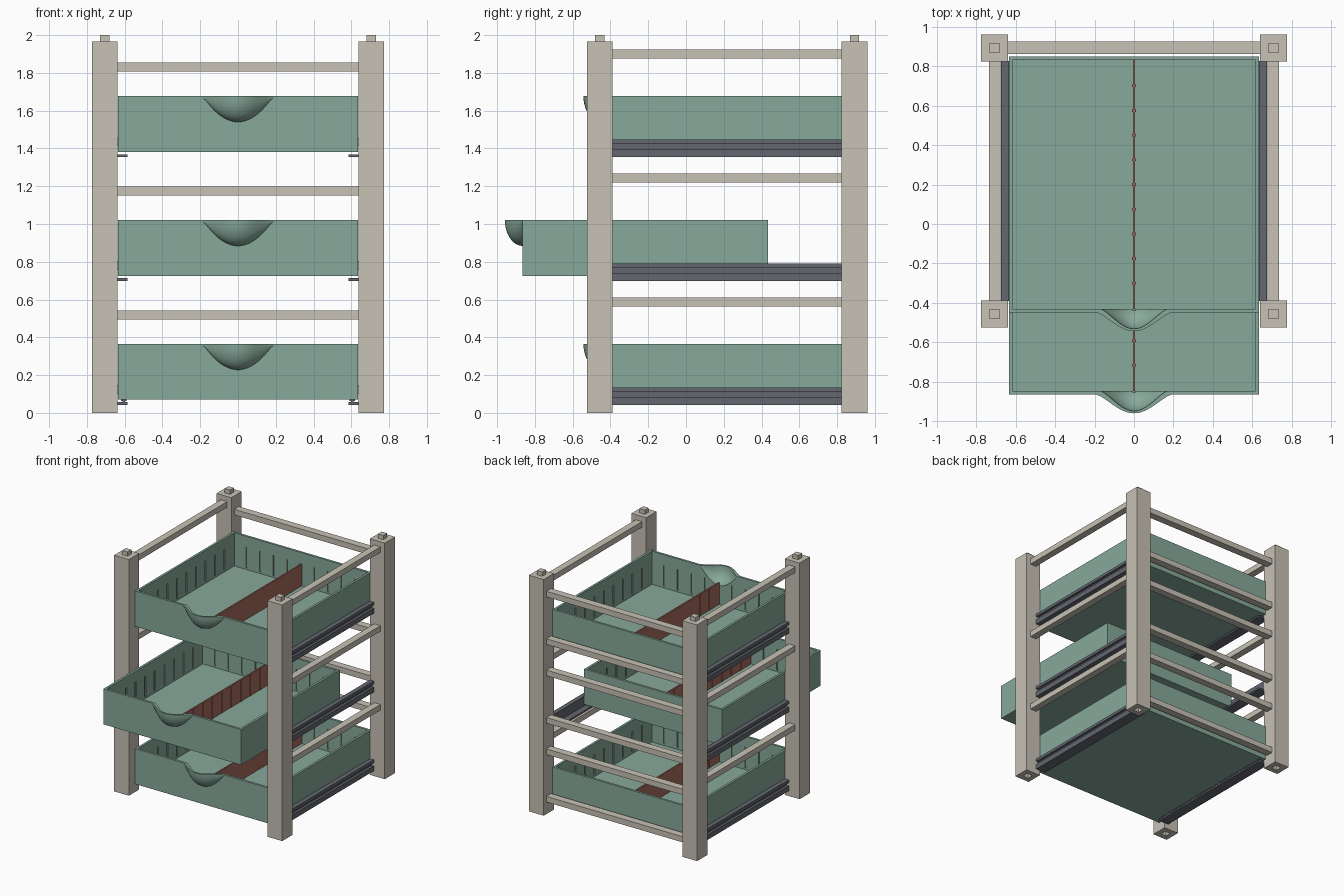
import bpy, bmesh, math

if "Cube" in bpy.data.objects:
    bpy.data.objects.remove(bpy.data.objects["Cube"])


def material(name, rgb):
    m = bpy.data.materials.new(name)
    m.diffuse_color = (*rgb, 1)
    m.use_nodes = True
    m.node_tree.nodes["Principled BSDF"].inputs["Base Color"].default_value = m.diffuse_color
    return m


FRAME = material("frame_beige", (0.575, 0.54, 0.465))
GREEN = material("drawer_green", (0.245, 0.395, 0.325))
GREY = material("rail_grey", (0.127, 0.136, 0.162))
BROWN = material("divider_brown", (0.376, 0.147, 0.109))


def add_box(bm, x0, x1, y0, y1, z0, z1):
    v = [bm.verts.new((x, y, z)) for x in (x0, x1) for y in (y0, y1) for z in (z0, z1)]
    for f in ((0, 1, 3, 2), (4, 6, 7, 5), (0, 4, 5, 1), (2, 3, 7, 6), (0, 2, 6, 4), (1, 5, 7, 3)):
        bm.faces.new([v[i] for i in f])


def finish(bm, name, mat):
    bmesh.ops.recalc_face_normals(bm, faces=bm.faces)
    me = bpy.data.meshes.new(name)
    bm.to_mesh(me)
    bm.free()
    me.materials.append(mat)
    ob = bpy.data.objects.new(name, me)
    bpy.context.collection.objects.link(ob)
    return ob


def boxes(name, mat, *dims):
    bm = bmesh.new()
    for d in dims:
        add_box(bm, *d)
    return finish(bm, name, mat)


def boolean(ob, tool, op):
    """Apply a boolean and discard the tool."""
    m = ob.modifiers.new(op, 'BOOLEAN')
    m.operation, m.object, m.solver = op, tool, 'EXACT'
    bpy.ops.object.select_all(action='DESELECT')
    bpy.context.view_layer.objects.active = ob
    ob.select_set(True)
    bpy.ops.object.modifier_apply(modifier=m.name)
    bpy.data.objects.remove(tool)


def bowl(name, a, y0, depth, top, height, yback, lift):
    """Quarter bowl solid bulging towards -y below the height top."""
    bm = bmesh.new()
    n, k = 28, 10
    loops = []
    for i in range(n + 1):
        u = -1 + 2 * i / n
        d = depth * max(0.03, math.cos(u * math.pi / 2)) ** 1.3
        h = height * max(0.08, 1 - u * u)
        pts = [(y0 - d, top + lift)] if lift else []
        for j in range(k + 1):
            t = j / k * math.pi / 2
            pts.append((y0 - d * math.cos(t), top - h * math.sin(t)))
        pts += [(yback, top - h), (yback, top + lift)]
        loops.append([bm.verts.new((a * u, y, z)) for y, z in pts])
    for p, q in zip(loops, loops[1:]):
        for j in range(len(p)):
            m = (j + 1) % len(p)
            bm.faces.new((p[j], p[m], q[m], q[j]))
    bm.faces.new(loops[0])
    bm.faces.new(loops[-1])
    return finish(bm, name, GREEN)


# Corner posts with a peg on top and a matching socket underneath
PX, PF, PB = 0.706, -0.456, 0.892
for sx, side in ((-1, "left"), (1, "right")):
    for py, end in ((PF, "front"), (PB, "back")):
        x, r, p = sx * PX, 0.068, 0.025
        post = boxes(f"{end}_{side}_post", FRAME, (x - r, x + r, py - r, py + r, 0, 1.965))
        boolean(post, boxes("socket", FRAME, (x - p, x + p, py - p, py + p, -0.05, 0.045)), 'DIFFERENCE')
        boolean(post, boxes("peg", FRAME, (x - p, x + p, py - p, py + p, 1.95, 2.0)), 'UNION')

# Cross bars: one per side and two at the back on every level
LEVELS = (0.07, 0.726, 1.382)
Y0, Y1 = PF + 0.067, PB - 0.067
for n, z in enumerate(LEVELS, 1):
    for sx, side in ((-1, "left"), (1, "right")):
        xs = sorted((sx * 0.676, sx * 0.734))
        boxes(f"{side}_bar_{n}", FRAME, (*xs, Y0, Y1, z + 0.494, z + 0.541))
    for k, dz in (("lower", 0.03), ("upper", 0.425)):
        boxes(f"back_{k}_bar_{n}", FRAME, (-0.639, 0.639, 0.862, 0.924, z + dz, z + dz + 0.047))

# Slide rails: outward channel with an inward supporting ledge
for n, z in enumerate(LEVELS, 1):
    b = z - 0.027
    for sx, side in ((-1, "left"), (1, "right")):
        parts = [(0.637, 0.655, b, b + 0.092), (0.655, 0.675, b + 0.068, b + 0.092),
                 (0.655, 0.675, b + 0.014, b + 0.042), (0.585, 0.675, b, b + 0.014)]
        if n == 1:
            parts.append((0.598, 0.612, b + 0.014, z))
            parts.append((0.59, 0.62, z - 0.006, z))
        boxes(f"{side}_rail_{n}", GREY,
              *[(*sorted((sx * p[0], sx * p[1])), Y0, Y1, p[2], p[3]) for p in parts])

# Drawer: tray with scooped pull and divider grooves around the inside
W, L, H, T = 0.634, 0.649, 0.295, 0.019
tray = boxes("drawer", GREEN, (-W, W, -L, L, 0, H))
boolean(tray, bowl("pull", 0.187, -L, 0.094, H, 0.137, -L + 0.01, 0), 'UNION')
boolean(tray, boxes("cavity", GREEN, (-W + T, W - T, -L + T, L - T, T, H + 0.1)), 'DIFFERENCE')
boolean(tray, bowl("scoop", 0.168, -L + T, 0.101, H, 0.12, -L + T + 0.03, 0.03), 'DIFFERENCE')
g, e, lo, hi = 0.007, 0.008, T + 0.015, H - 0.09
slots = []
for i in range(-4, 5):
    c = i * 0.125
    for s in (-1, 1):
        slots.append((*sorted((s * (W - T - 0.02), s * (W - T + e))), c - g, c + g, lo, hi))
        slots.append((c - g, c + g, *sorted((s * (L - T - 0.02), s * (L - T + e))), lo, hi))
boolean(tray, boxes("grooves", GREEN, *slots), 'DIFFERENCE')
tray.select_set(True)
bpy.context.view_layer.objects.active = tray
bpy.ops.object.shade_smooth_by_angle(angle=math.radians(30))

# Long divider with small upright ribs matching the grooves
divider = boxes("divider", BROWN, (-0.006, 0.006, -L + T, L - T, T, H - 0.095),
                *[(-0.009, 0.009, i * 0.125 - g, i * 0.125 + g, T, H - 0.097) for i in range(-4, 5)])

# Three drawers, the middle one pulled out
for n, (z, y) in enumerate(zip(LEVELS, (0.2, -0.216, 0.2)), 1):
    for src in (tray, divider):
        ob = src if n == 1 else src.copy()
        if n > 1:
            bpy.context.collection.objects.link(ob)
            ob.name = f"{src.name}_{n}"
        ob.location = (0, y, z)
